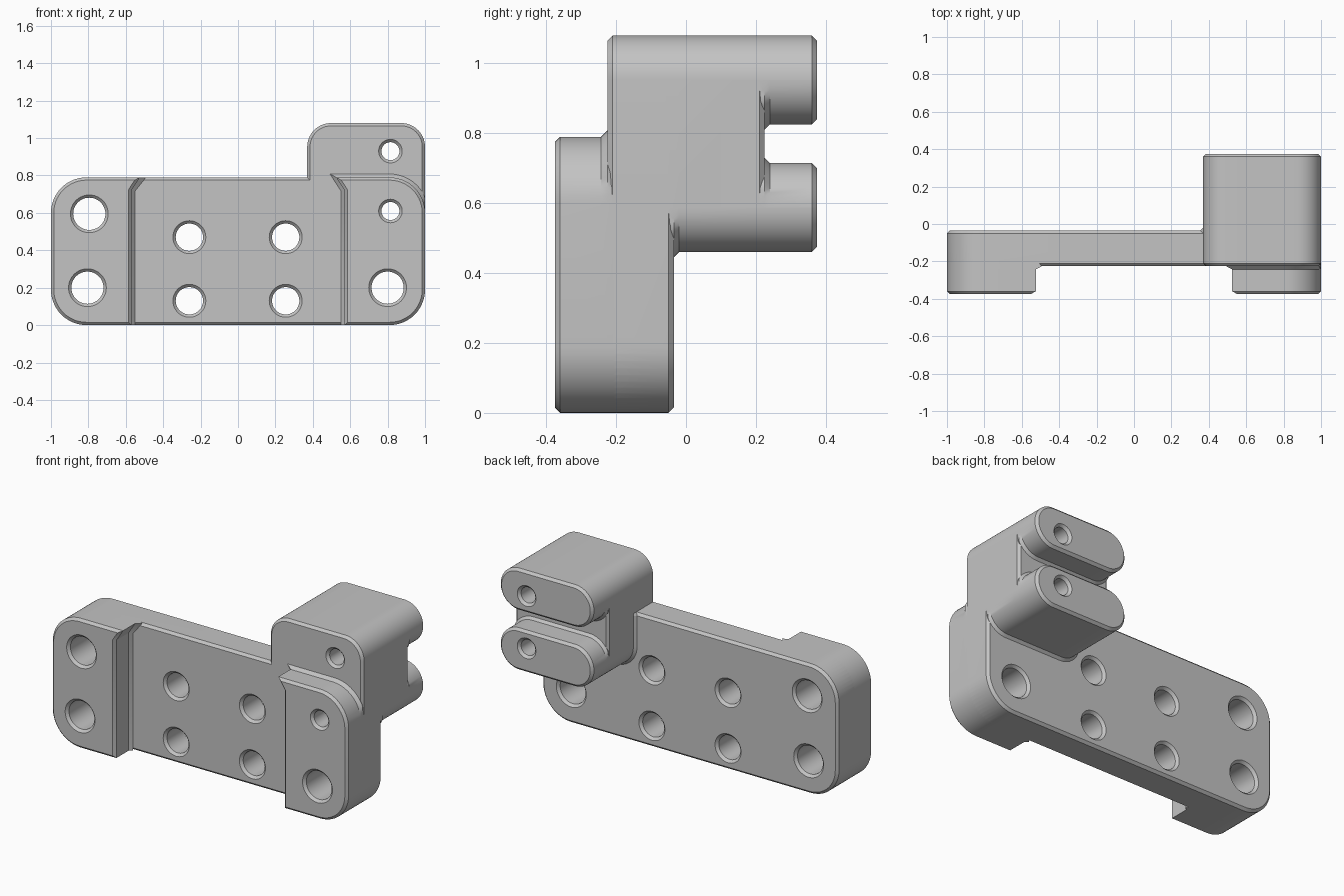
import bpy, bmesh, math
from mathutils import Vector

if "Cube" in bpy.data.objects:
    bpy.data.objects.remove(bpy.data.objects["Cube"], do_unlink=True)

C = 0.015            # chamfer size used on every edge
BACK, RECESS, FRONT = -0.035, -0.225, -0.375
LUG_END = 0.375

grey = bpy.data.materials.new("machined grey")
grey.use_nodes = True
colour = (0.55, 0.55, 0.55, 1)
grey.diffuse_color = colour
grey.node_tree.nodes["Principled BSDF"].inputs["Base Color"].default_value = colour


def rounded(corners, steps=14):
    """Counter-clockwise outline in x, z from (x, z, radius) corners."""
    out = []
    for i, (x, z, r) in enumerate(corners):
        p = Vector((x, z))
        if r == 0:
            out.append(p)
            continue
        a = (Vector(corners[i - 1][:2]) - p).normalized()
        b = (Vector(corners[(i + 1) % len(corners)][:2]) - p).normalized()
        centre = p + (a + b) * r      # right-angled corners
        for k in range(steps + 1):
            t = k / steps * math.pi / 2
            out.append(centre - b * r * math.cos(t) - a * r * math.sin(t))
    return out


def circle(x, z, r, n=48):
    return [Vector((x + r * math.cos(2 * math.pi * i / n),
                    z + r * math.sin(2 * math.pi * i / n))) for i in range(n)]


def offset(points, d, grow, limit):
    """Move an outline outwards by d; outward growth only where grow allows."""
    out = []
    for i, p in enumerate(points):
        e1 = (p - points[i - 1]).normalized()
        e2 = (points[(i + 1) % len(points)] - p).normalized()
        n1, n2 = Vector((e1.y, -e1.x)), Vector((e2.y, -e2.x))
        move = (n1 + n2) / (1 + n1.dot(n2)) * d
        q = p + move if d < 0 or grow(p) else p.copy()
        if d > 0 and limit:
            x0, x1, z0, z1 = limit
            q = Vector((min(max(q.x, x0), x1), min(max(q.y, z0), z1)))
        out.append(q)
    return out


def loft(name, points, layers, grow=lambda p: True, limit=None):
    """Solid through offset copies of an outline, layers are (y, offset)."""
    bm = bmesh.new()
    rings = [[bm.verts.new((q.x, y, q.y)) for q in offset(points, d, grow, limit)]
             for y, d in layers]
    for a, b in zip(rings, rings[1:]):
        for i in range(len(points)):
            j = (i + 1) % len(points)
            bm.faces.new((a[i], a[j], b[j], b[i]))
    bm.faces.new(rings[0])
    bm.faces.new(rings[-1])
    bmesh.ops.recalc_face_normals(bm, faces=bm.faces)
    mesh = bpy.data.meshes.new(name)
    bm.to_mesh(mesh)
    bm.free()
    mesh.materials.append(grey)
    obj = bpy.data.objects.new(name, mesh)
    bpy.context.collection.objects.link(obj)
    return obj


def combine(target, tool, operation):
    bpy.context.view_layer.objects.active = target
    mod = target.modifiers.new(tool.name, 'BOOLEAN')
    mod.operation, mod.object, mod.solver = operation, tool, 'EXACT'
    bpy.ops.object.modifier_apply(modifier=mod.name)
    bpy.data.objects.remove(tool, do_unlink=True)


# Main plate
R, H = 0.19, 0.79
bracket = loft("mounting_bracket",
               rounded([(-1, 0, R), (1, 0, R), (1, H, R), (-1, H, R)]),
               [(RECESS, -C), (RECESS + C, 0), (BACK - C, 0), (BACK, -C)])

# Raised end pads with a sloped foot along the recess
pad_layers = [(RECESS + 0.03, 0), (RECESS, C + 0.003), (RECESS - C - 0.003, 0),
              (FRONT + C, 0), (FRONT, -C)]
right_pad = loft("right_pad",
                 rounded([(-1, 0, R), (-0.57, 0, 0), (-0.57, 0.72, 0),
                          (-0.525, H, 0), (-1, H, R)]),
                 pad_layers, lambda p: p.x > -0.65, (-1, 1, 0, H))
left_pad = loft("left_pad",
                rounded([(0.57, 0, 0), (1, 0, R), (1, H, R),
                         (0.525, H, 0), (0.57, 0.72, 0)]),
                pad_layers, lambda p: p.x < 0.65 or p.y > 0.5, (0, 1, 0, 2))

# Offset block behind the left end
X0, Z0, Z1, r = 0.37, 0.46, 1.08, 0.127
block = loft("offset_block",
             rounded([(X0, Z0, r), (1, Z0, r), (1, Z1, r), (X0, Z1, r),
                      (X0, H, 0), (X0, H - C, 0)]),
             [(RECESS, -C), (RECESS + C, 0), (BACK - 0.025, 0), (BACK, C),
              (BACK + C, 0), (0.21, 0), (0.225, -C)],
             lambda p: p.y < H - 0.01, (0, 1, 0, 2))

# Two rounded lugs on the back of the block
lugs = []
for name, low, inner in (("upper_lug", 0.825, lambda p: p.y < 0.95),
                         ("lower_lug", Z0, lambda p: p.y > 0.59)):
    top = low + 0.255
    lugs.append(loft(name, rounded([(X0, low, r), (1, low, r), (1, top, r), (X0, top, r)]),
                     [(0.18, 0), (0.225, C), (0.24, 0), (LUG_END - C, 0), (LUG_END, -C)],
                     inner, (X0, 1, Z0, Z1)))

for part in [right_pad, left_pad, block] + lugs:
    combine(bracket, part, 'UNION')

# Through holes, countersunk at both ends: x, z, radius, front y, back y
holes = [(x, z, 0.073, RECESS, BACK) for x in (-0.26, 0.255) for z in (0.13, 0.47)]
holes += [(-0.805, 0.2, 0.086, FRONT, BACK), (0.8, 0.2, 0.086, FRONT, BACK),
          (-0.795, 0.595, 0.086, FRONT, BACK),
          (0.815, 0.93, 0.048, RECESS, LUG_END), (0.815, 0.61, 0.048, FRONT, LUG_END)]
for x, z, rad, y0, y1 in holes:
    cutter = loft("hole_cutter", circle(x, z, rad),
                  [(y0 - 0.03, C + 0.03), (y0 + C, 0), (y1 - C, 0), (y1 + 0.03, C + 0.03)])
    cutter.hide_render = True
    combine(bracket, cutter, 'DIFFERENCE')

# Smooth rounds with crisp chamfers
bpy.ops.object.select_all(action='DESELECT')
bracket.select_set(True)
bpy.context.view_layer.objects.active = bracket
bpy.ops.object.shade_smooth_by_angle(angle=math.radians(25))
